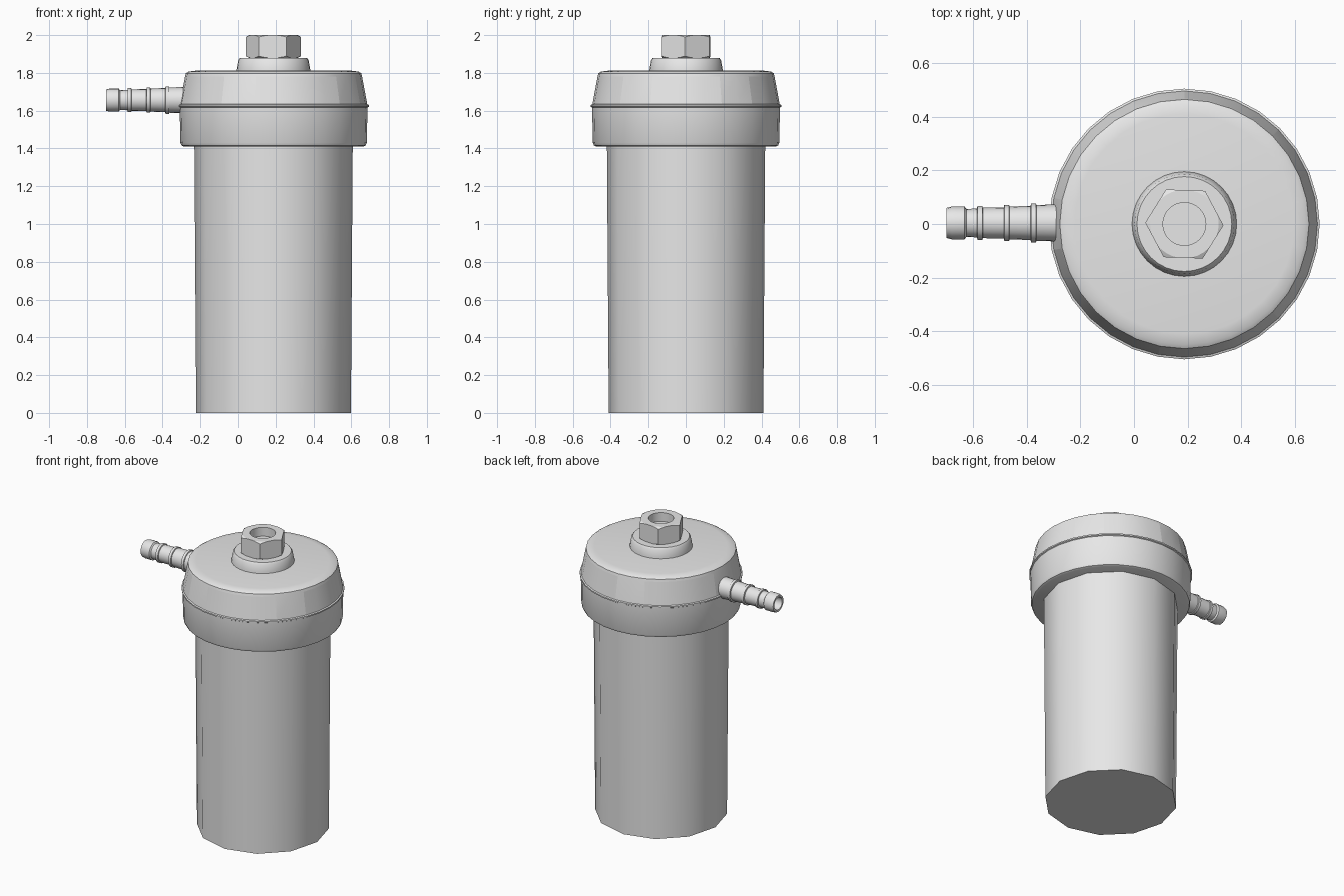
import bpy, bmesh, math
from mathutils import Matrix

cube = bpy.data.objects.get("Cube")
if cube:
    bpy.data.objects.remove(cube, do_unlink=True)

AXIS_X = 0.188  # vertical axis of the housing

grey = bpy.data.materials.new("light_grey")
grey.use_nodes = True
grey.diffuse_color = (0.8, 0.8, 0.8, 1)
grey.node_tree.nodes["Principled BSDF"].inputs["Base Color"].default_value = (0.8, 0.8, 0.8, 1)


def smooth(obj, angle=35):
    obj.data.shade_smooth()
    obj.data.set_sharp_from_angle(angle=math.radians(angle))


def lathe(name, profile, sides, matrix=None, angle=35, turn=0.0, edit=None):
    """Revolve (radius, height) points round z into a closed solid."""
    bm = bmesh.new()
    rings = []
    for r, z in profile:
        ring = []
        for i in range(sides):
            a = math.tau * i / sides + turn
            ring.append(bm.verts.new((r * math.cos(a), r * math.sin(a), z)))
        rings.append(ring)
    for low, high in zip(rings, rings[1:]):
        for i in range(sides):
            j = (i + 1) % sides
            bm.faces.new((low[i], low[j], high[j], high[i]))
    bmesh.ops.remove_doubles(bm, verts=bm.verts[:], dist=1e-5)
    bmesh.ops.recalc_face_normals(bm, faces=bm.faces[:])
    if edit:
        edit(bm)
    bm.transform(matrix or Matrix.Translation((AXIS_X, 0, 0)))
    mesh = bpy.data.meshes.new(name)
    bm.to_mesh(mesh)
    bm.free()
    mesh.materials.append(grey)
    obj = bpy.data.objects.new(name, mesh)
    bpy.context.collection.objects.link(obj)
    smooth(obj, angle)
    return obj


# Tapered bowl
lathe("bowl", [(0, 0), (0.41, 0), (0.42, 1.45), (0, 1.45)], 12, angle=40)

# Collar with rounded lower edge and a thin flange on top
lathe("collar", [(0, 1.41), (0.475, 1.41), (0.488, 1.416), (0.494, 1.43), (0.498, 1.617),
                 (0.505, 1.621), (0.505, 1.63), (0.498, 1.634), (0, 1.634)], 32)

# Lid with grip recesses between five ribs
LIP_Z, BASE_Z = 1.782, 1.632
RIB_STARTS = (2, 8, 15, 21, 28)
rib_segments = {s + k for s in RIB_STARTS for k in (0, 1)}


def cut_recesses(bm):
    region = []
    for f in bm.faces:
        c = f.calc_center_median()
        segment = int((math.atan2(c.y, c.x) % math.tau) / math.tau * 32)
        if BASE_Z + 0.03 < c.z < LIP_Z - 0.03 and segment not in rib_segments:
            region.append(f)
    result = bmesh.ops.extrude_face_region(bm, geom=region)
    for v in result["geom"]:
        if isinstance(v, bmesh.types.BMVert):
            radius = 0.432 if v.co.z > 1.7 else 0.463
            scale = radius / math.hypot(v.co.x, v.co.y)
            v.co.x *= scale
            v.co.y *= scale
    bmesh.ops.recalc_face_normals(bm, faces=bm.faces[:])


lathe("lid", [(0, BASE_Z), (0.497, BASE_Z), (0.469, LIP_Z), (0.465, 1.798), (0.45, 1.807),
              (0.41, 1.812), (0, 1.814)], 32, edit=cut_recesses)

# Raised boss under the nut
lathe("boss", [(0, 1.80), (0.197, 1.80), (0.194, 1.825), (0.186, 1.868), (0.177, 1.88),
               (0, 1.88)], 32)

# Hex nut: prism trimmed by a chamfered, bored envelope
nut = lathe("hex_nut", [(0, 1.875), (0.146, 1.875), (0.146, 2.01), (0, 2.01)], 6,
            turn=math.radians(-2))
envelope = lathe("nut_envelope", [(0, 1.879), (0.128, 1.879), (0.15, 1.891), (0.15, 1.988),
                                  (0.128, 2.0), (0.08, 2.0), (0.08, 1.94), (0, 1.94)], 32)
envelope.hide_render = True
trim = nut.modifiers.new("trim", "BOOLEAN")
trim.operation = "INTERSECT"
trim.solver = "EXACT"
trim.object = envelope
bpy.context.view_layer.objects.active = nut
bpy.ops.object.modifier_apply(modifier=trim.name)
bpy.data.objects.remove(envelope, do_unlink=True)
smooth(nut, 28)

# Barbed hose nozzle with a bored tip
barbs = [(0, -0.25), (0.07, -0.25), (0.067, -0.365)]
for x, r in ((-0.375, 0.073), (-0.475, 0.067), (-0.575, 0.063)):
    barbs += [(r - 0.006, x + 0.011), (r, x + 0.009), (r, x - 0.009), (r - 0.009, x - 0.011)]
barbs += [(0.052, -0.625), (0.061, -0.632), (0.061, -0.68), (0.056, -0.70),
          (0.042, -0.70), (0.042, -0.60), (0, -0.60)]
place = Matrix.Translation((0, 0.004, 1.656)) @ Matrix.Rotation(math.pi / 2, 4, "Y")
lathe("hose_nozzle", barbs, 20, matrix=place)
